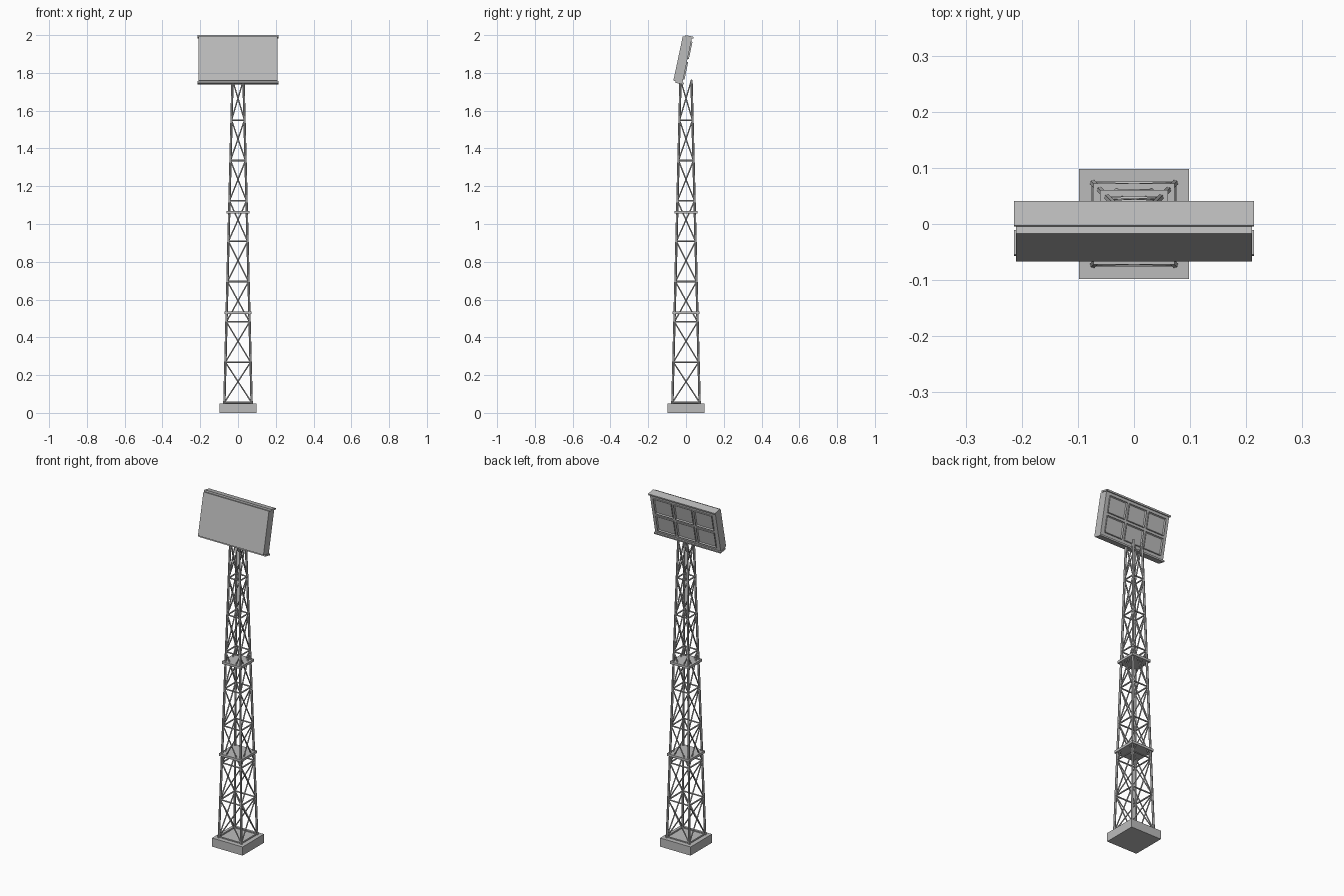
import bpy, bmesh
from math import radians
from mathutils import Vector, Matrix

cube = bpy.data.objects.get("Cube")
if cube:
    bpy.data.objects.remove(cube)

grey = bpy.data.materials.new("galvanised_grey")
grey.use_nodes = True
colour = (0.5, 0.5, 0.5, 1)
grey.diffuse_color = colour
grey.node_tree.nodes["Principled BSDF"].inputs["Base Color"].default_value = colour


def finish(name, bm, matrix=Matrix()):
    mesh = bpy.data.meshes.new(name)
    bmesh.ops.recalc_face_normals(bm, faces=bm.faces)
    bm.to_mesh(mesh)
    bm.free()
    mesh.materials.append(grey)
    obj = bpy.data.objects.new(name, mesh)
    obj.matrix_world = matrix
    bpy.context.collection.objects.link(obj)


def add_box(bm, low, high):
    low, high = Vector(low), Vector(high)
    m = Matrix.Translation((low + high) / 2) @ Matrix.Diagonal((*(high - low), 1))
    return bmesh.ops.create_cube(bm, size=1, matrix=m)["verts"]


def box(name, low, high, matrix=Matrix()):
    bm = bmesh.new()
    add_box(bm, low, high)
    finish(name, bm, matrix)


def add_strut(bm, a, b, radius, sides=6):
    turn = (b - a).to_track_quat("Z", "Y").to_matrix().to_4x4()
    bmesh.ops.create_cone(bm, cap_ends=True, segments=sides, radius1=radius,
                          radius2=radius, depth=(b - a).length,
                          matrix=Matrix.Translation((a + b) / 2) @ turn)


# Tapering lattice tower
FOOT, TOP, BAYS = 0.055, 1.763, 8
CORNERS = [(-1, -1), (1, -1), (1, 1), (-1, 1)]


def corner(i, z):
    half = 0.072 + (0.029 - 0.072) * (z - FOOT) / (TOP - FOOT)
    x, y = CORNERS[i % 4]
    return Vector((x * half, y * half, z))


box("footing", (-0.098, -0.098, 0), (0.098, 0.098, 0.05))

legs, rings, braces = bmesh.new(), bmesh.new(), bmesh.new()
for i in range(4):
    add_strut(legs, corner(i, 0.045), corner(i, TOP), 0.0065)
    for bay in range(BAYS):
        low = FOOT + (TOP - FOOT) * bay / BAYS
        high = FOOT + (TOP - FOOT) * (bay + 1) / BAYS
        add_strut(rings, corner(i, low), corner(i + 1, low), 0.0045)
        add_strut(braces, corner(i, low), corner(i + 1, high), 0.0035)
        add_strut(braces, corner(i + 1, low), corner(i, high), 0.0035)
finish("tower_legs", legs)
finish("tower_rings", rings)
finish("tower_cross_braces", braces)

# Service platforms
for name, z, half in (("lower_platform", 0.53, 0.072), ("upper_platform", 1.062, 0.061)):
    box(name, (-half, -half, z - 0.007), (half, half, z + 0.007))

# Leaning display panel: local origin at the upper front edge of the top rail
tilt = Matrix.Translation((0, -0.003, 2)) @ Matrix.Rotation(radians(-12), 4, "X")
RAIL, HEIGHT = 0.009, 0.24
box("panel_body", (-0.21, -0.0125, -RAIL - HEIGHT), (0.21, 0.037, -RAIL), tilt)
box("top_rail", (-0.214, 0, -RAIL), (0.214, 0.045, 0), tilt)
box("bottom_rail", (-0.214, 0, -2 * RAIL - HEIGHT), (0.214, 0.045, -RAIL - HEIGHT), tilt)

# Raised trays with sunken centres on the back
trays = bmesh.new()
for column in (-1, 0, 1):
    for row in (-1, 1):
        x, z = column * 0.13, -RAIL - HEIGHT / 2 + row * 0.055
        verts = add_box(trays, (x - 0.057, 0.036, z - 0.047), (x + 0.057, 0.044, z + 0.047))
        trays.normal_update()
        back = next(f for v in verts for f in v.link_faces if f.normal.y > 0.9)
        bmesh.ops.inset_region(trays, faces=[back], thickness=0.007)
        bmesh.ops.translate(trays, verts=back.verts[:], vec=(0, -0.006, 0))
finish("back_trays", trays, tilt)
